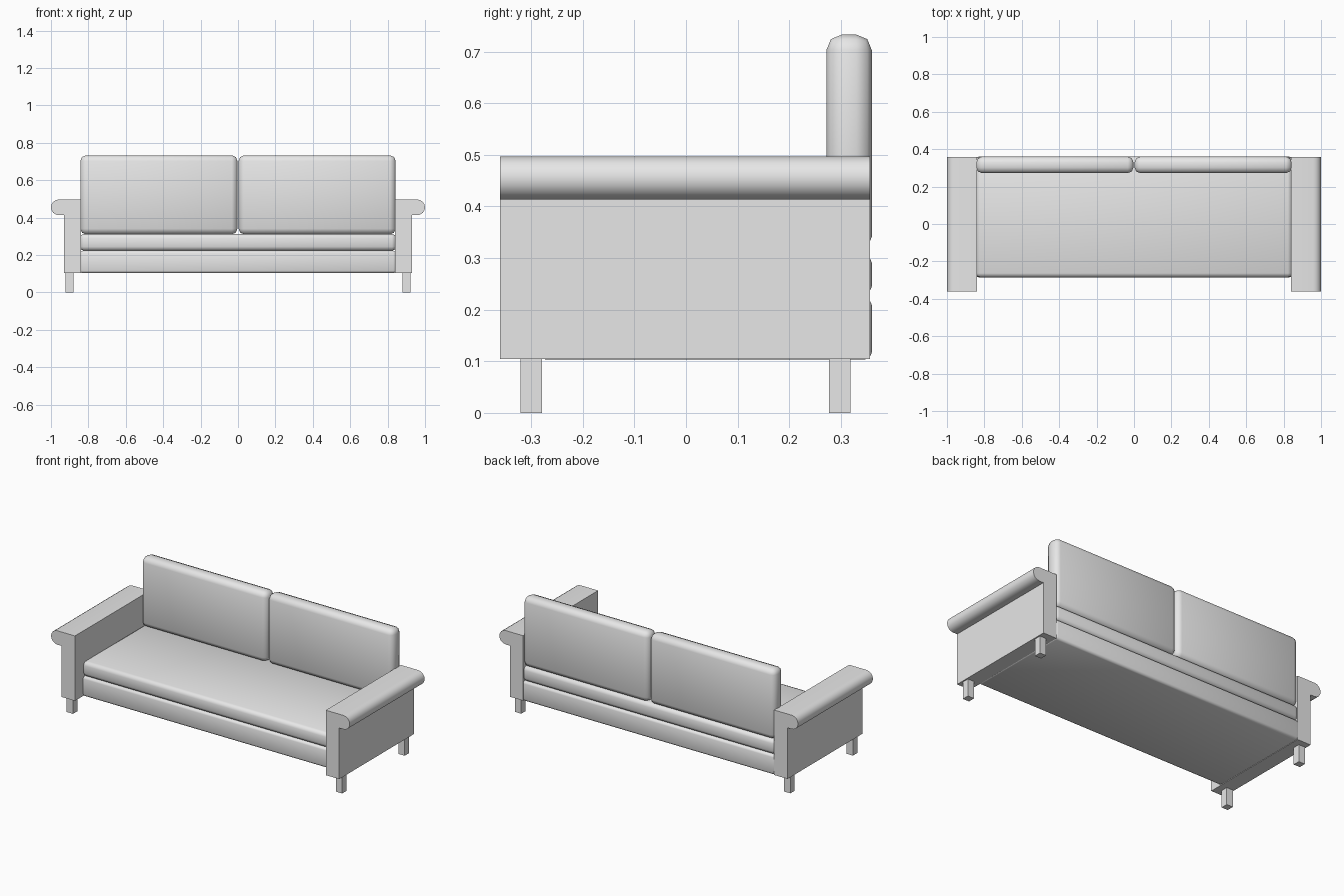
import bpy, bmesh, math

cube = bpy.data.objects.get("Cube")
if cube:
    bpy.data.objects.remove(cube, do_unlink=True)

fabric = bpy.data.materials.new("light_grey")
fabric.use_nodes = True
grey = (0.8, 0.8, 0.8, 1)
fabric.diffuse_color = grey
fabric.node_tree.nodes["Principled BSDF"].inputs["Base Color"].default_value = grey


def finish(name, bm, smooth_angle=None):
    bmesh.ops.recalc_face_normals(bm, faces=bm.faces[:])
    mesh = bpy.data.meshes.new(name)
    bm.to_mesh(mesh)
    bm.free()
    mesh.materials.append(fabric)
    obj = bpy.data.objects.new(name, mesh)
    bpy.context.collection.objects.link(obj)
    if smooth_angle:
        bpy.ops.object.select_all(action='DESELECT')
        obj.select_set(True)
        bpy.context.view_layer.objects.active = obj
        bpy.ops.object.shade_smooth_by_angle(angle=math.radians(smooth_angle))
    return obj


def box(name, low, high, radius=0):
    """Box between two corners, with optional soft rounded edges."""
    bm = bmesh.new()
    bmesh.ops.create_cube(bm, size=1)
    for v in bm.verts:
        v.co = [(a + b) / 2 + c * (b - a) for a, b, c in zip(low, high, v.co)]
    if radius:
        bmesh.ops.bevel(bm, geom=bm.edges[:], offset=radius, segments=2,
                        profile=0.5, affect='EDGES')
    return finish(name, bm, 60 if radius else None)


def armrest(name, side):
    """Side panel with an overhanging, rounded outer roll."""
    top, under, r = 0.497, 0.413, 0.042
    outline = [(0.84, 0.104), (0.93, 0.104), (0.93, under)]
    for i in range(9):
        a = math.pi * (i / 8 - 0.5)
        outline.append((1 - r + r * math.cos(a), (top + under) / 2 + r * math.sin(a)))
    outline.append((0.84, top))
    bm = bmesh.new()
    face = bm.faces.new([bm.verts.new((side * x, -0.36, z)) for x, z in outline])
    ext = bmesh.ops.extrude_face_region(bm, geom=[face])
    moved = [g for g in ext["geom"] if isinstance(g, bmesh.types.BMVert)]
    bmesh.ops.translate(bm, verts=moved, vec=(0, 0.717, 0))
    return finish(name, bm, 40)


# Seat platform and cushion
box("seat_base", (-0.845, -0.285, 0.103), (0.845, 0.36, 0.223), 0.014)
box("seat_cushion", (-0.845, -0.285, 0.223), (0.845, 0.36, 0.313), 0.022)

# Mirrored arms, back cushions and legs
for label, side in (("left", 1), ("right", -1)):
    armrest(label + "_arm", side)
    x0, x1 = sorted((side * 0.003, side * 0.843))
    box(label + "_back_cushion", (x0, 0.272, 0.311), (x1, 0.36, 0.733), 0.03)
    x0, x1 = sorted((side * 0.88, side * 0.922))
    for place, y in (("front", -0.3), ("back", 0.298)):
        box(f"{label}_{place}_leg", (x0, y - 0.021, 0), (x1, y + 0.021, 0.106))
